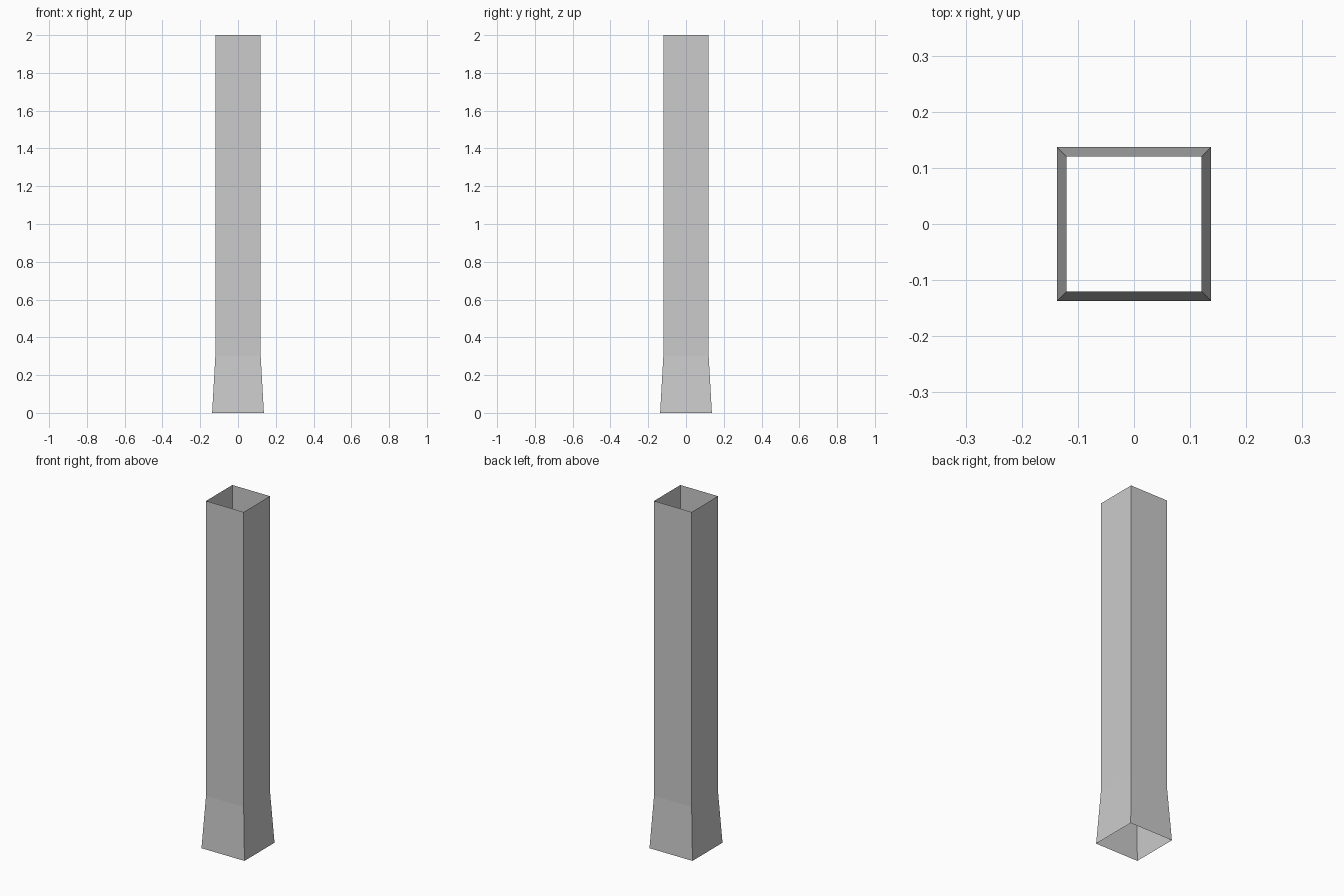
import bpy
import bmesh

if "Cube" in bpy.data.objects:
    bpy.data.objects.remove(bpy.data.objects["Cube"])

# Open square column: (height, half width) of each ring
PROFILE = [(0.0, 0.137), (0.3, 0.12), (2.0, 0.12)]
CORNERS = [(-1, -1), (1, -1), (1, 1), (-1, 1)]

# Flared sleeve, open at both ends
bm = bmesh.new()
rings = [[bm.verts.new((x * h, y * h, z)) for x, y in CORNERS] for z, h in PROFILE]
for low, high in zip(rings, rings[1:]):
    for i in range(4):
        j = (i + 1) % 4
        bm.faces.new((low[i], low[j], high[j], high[i]))

mesh = bpy.data.meshes.new("column_sleeve")
bm.to_mesh(mesh)
bm.free()
column = bpy.data.objects.new("column_sleeve", mesh)
bpy.context.collection.objects.link(column)
